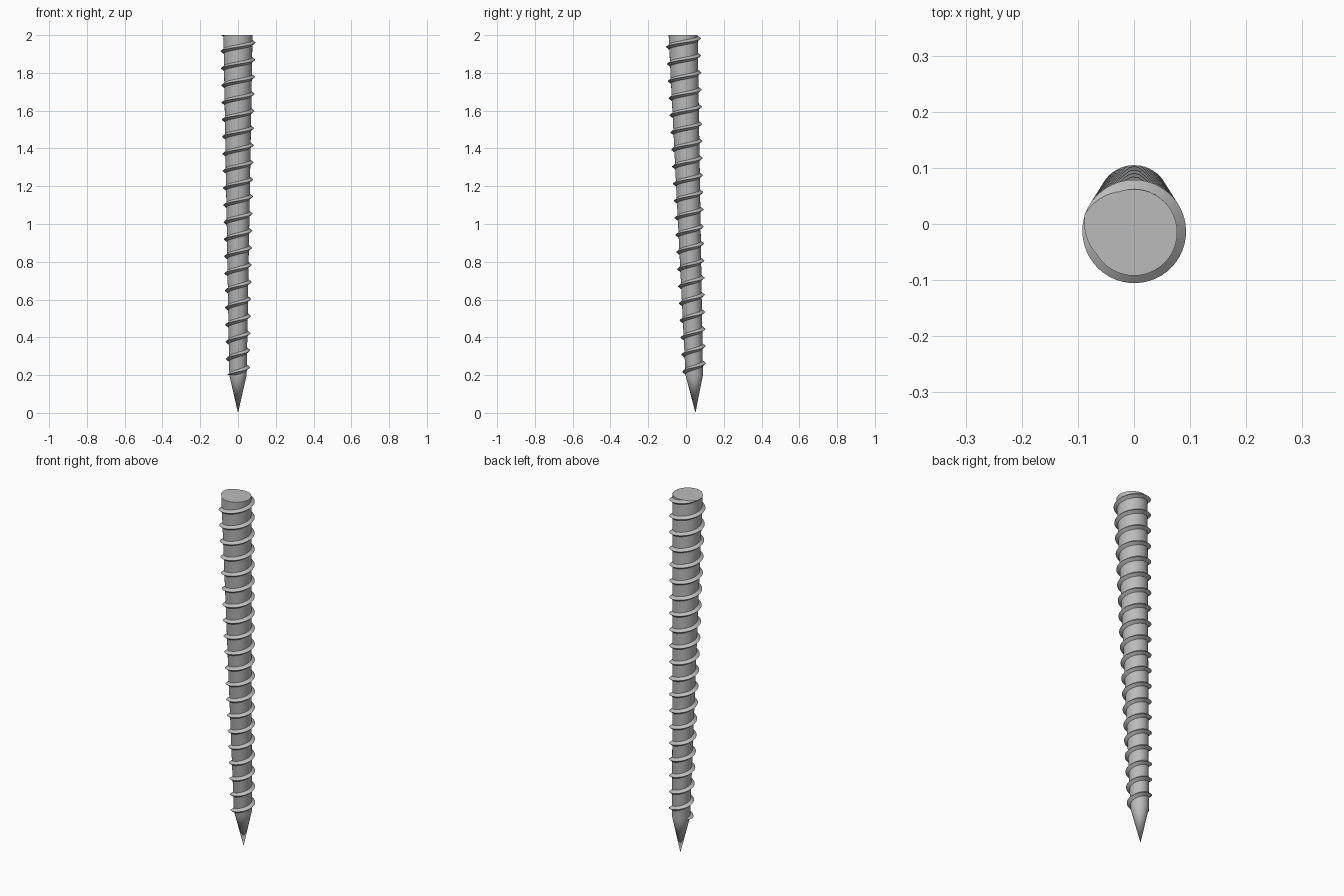
import bpy, bmesh, math
from mathutils import Vector

if "Cube" in bpy.data.objects:
    bpy.data.objects.remove(bpy.data.objects["Cube"])

SIDES = 48
TOP, NECK = 2.0, 0.2              # shank runs from neck to top, point below
R_TOP, R_NECK = 0.077, 0.046
PITCH, DEPTH, HALF = 0.0905, 0.0165, 0.0135

steel = bpy.data.materials.new("steel_grey")
steel.use_nodes = True
colour = (0.5, 0.5, 0.5, 1)
steel.diffuse_color = colour
steel.node_tree.nodes["Principled BSDF"].inputs["Base Color"].default_value = colour


def core_radius(z):
    return R_NECK + (R_TOP - R_NECK) * (z - NECK) / (TOP - NECK)


def place(z, angle, radius):
    """Point around the leaning axis."""
    return Vector((radius * math.cos(angle),
                   0.05 - 0.0325 * z + radius * math.sin(angle), z))


def bridge(bm, a, b):
    n = len(a)
    for i in range(n):
        j = (i + 1) % n
        bm.faces.new((a[i], a[j], b[j], b[i]))


def finish(bm, name):
    bmesh.ops.recalc_face_normals(bm, faces=bm.faces)
    mesh = bpy.data.meshes.new(name)
    bm.to_mesh(mesh)
    bm.free()
    mesh.materials.append(steel)
    obj = bpy.data.objects.new(name, mesh)
    bpy.context.collection.objects.link(obj)
    bpy.ops.object.select_all(action='DESELECT')
    obj.select_set(True)
    bpy.context.view_layer.objects.active = obj
    bpy.ops.object.shade_smooth_by_angle(angle=math.radians(30))


# Shank with a flat top and a conical point
bm = bmesh.new()
rings = [[bm.verts.new(place(z, math.tau * i / SIDES, r)) for i in range(SIDES)]
         for z, r in ((NECK, R_NECK), (TOP, R_TOP))]
bridge(bm, *rings)
bm.faces.new(rings[1])
tip = bm.verts.new(place(0, 0, 0))
for i in range(SIDES):
    bm.faces.new((tip, rings[0][(i + 1) % SIDES], rings[0][i]))
finish(bm, "shank")

# Helical thread: a triangular section swept up the shank, trimmed at both ends
bm = bmesh.new()
low, high = NECK - 0.03, TOP + 0.03
steps = int((high - low) / PITCH * SIDES)
previous = None
for s in range(steps + 1):
    z = low + (high - low) * s / steps
    angle = math.radians(160) + math.tau * (z - TOP) / PITCH
    section = [bm.verts.new(place(z + dz, angle, core_radius(z + dz) + out))
               for dz, out in ((-HALF, -0.001), (0, DEPTH), (HALF, -0.001))]
    if previous:
        bridge(bm, previous, section)
    else:
        bm.faces.new(section)
    previous = section
bm.faces.new(previous)
for z, normal in ((TOP, 1), (NECK, -1)):
    cut = bmesh.ops.bisect_plane(
        bm, geom=bm.verts[:] + bm.edges[:] + bm.faces[:],
        plane_co=(0, 0, z), plane_no=(0, 0, normal), clear_outer=True)
    rim = [e for e in cut["geom_cut"] if isinstance(e, bmesh.types.BMEdge)]
    bmesh.ops.holes_fill(bm, edges=rim, sides=0)
finish(bm, "thread")
